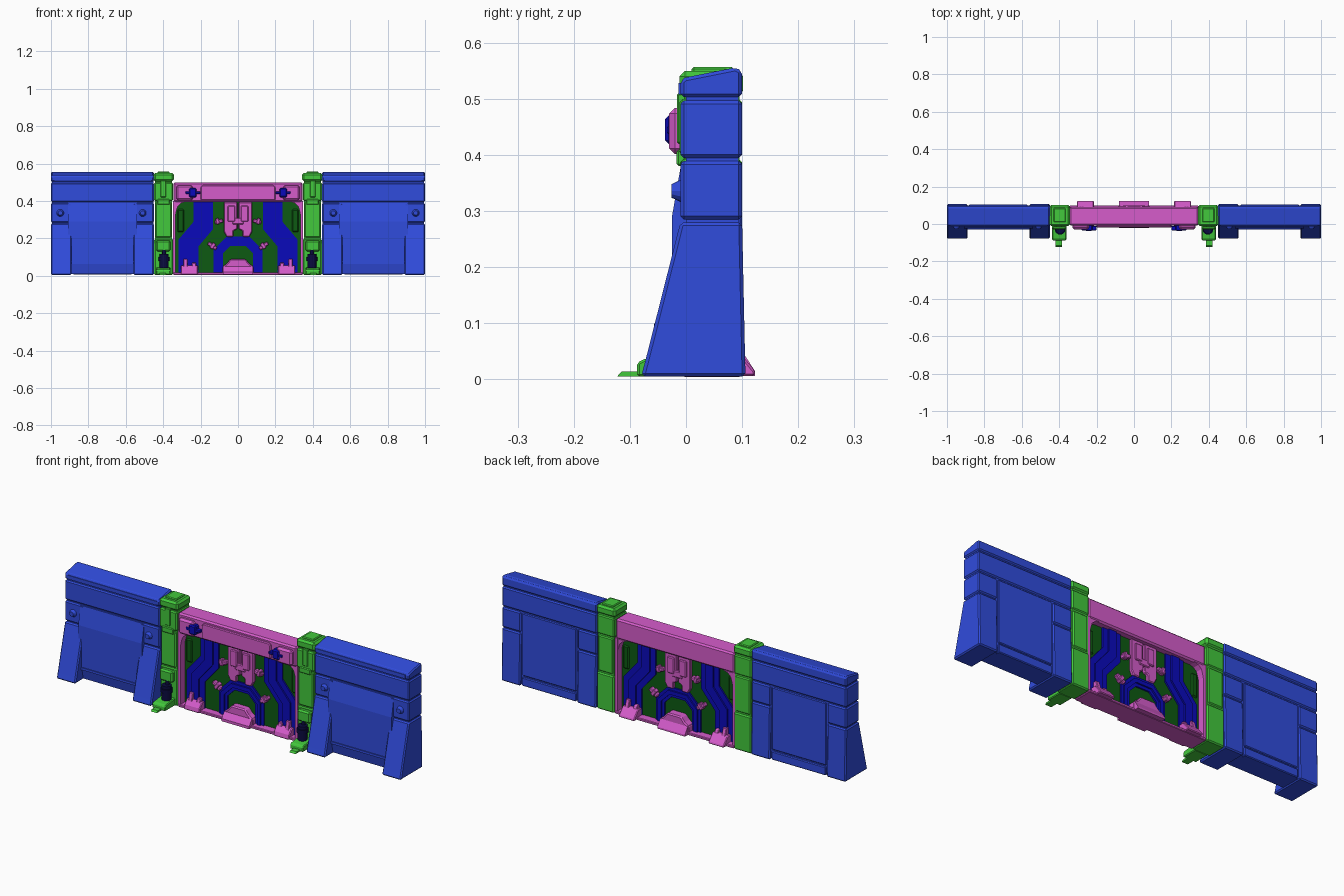
import bpy, bmesh, math
from mathutils import Vector, Matrix

if "Cube" in bpy.data.objects:
    bpy.data.objects.remove(bpy.data.objects["Cube"], do_unlink=True)


def material(name, rgb):
    m = bpy.data.materials.new(name)
    m.use_nodes = True
    m.diffuse_color = (*rgb, 1)
    m.node_tree.nodes["Principled BSDF"].inputs["Base Color"].default_value = (*rgb, 1)
    return m


BLUE = material("wall blue", (0.03, 0.072, 0.72))
PINK = material("gate pink", (0.67, 0.107, 0.6))
GREEN = material("pillar green", (0.055, 0.58, 0.045))
DARK_GREEN = material("panel dark green", (0.004, 0.1, 0.006))
ROYAL = material("pipe royal blue", (0.003, 0.003, 0.5))
NAVY = material("piston navy", (0.003, 0.003, 0.05))


def finish(name, bm, mat, mirror=True, bevel=0.0):
    """Turn a bmesh into an object, mirrored across x = 0 when asked."""
    bmesh.ops.recalc_face_normals(bm, faces=bm.faces[:])
    mesh = bpy.data.meshes.new(name)
    bm.to_mesh(mesh)
    bm.free()
    mesh.materials.append(mat)
    ob = bpy.data.objects.new(name, mesh)
    bpy.context.collection.objects.link(ob)
    if bevel:
        b = ob.modifiers.new("bevel", "BEVEL")
        b.width, b.segments, b.limit_method = bevel, 1, "ANGLE"
    if mirror:
        ob.modifiers.new("mirror", "MIRROR").use_mirror_merge = False
    return ob


def prism(name, points, a, b, axis, mat, mirror=True, bevel=0.0):
    """Extrude a yz profile along x, or an xz profile along y, from a to b."""
    bm = bmesh.new()
    place = (lambda p, t: (t, *p)) if axis == "x" else (lambda p, t: (p[0], t, p[1]))
    ends = [[bm.verts.new(place(p, t)) for p in points] for t in (a, b)]
    for ring in ends:
        bm.faces.new(ring)
    n = len(points)
    for i in range(n):
        j = (i + 1) % n
        bm.faces.new((ends[0][i], ends[0][j], ends[1][j], ends[1][i]))
    return finish(name, bm, mat, mirror, bevel)


def box(name, x, y, z, mat, mirror=True, bevel=0.0, tilt=0):
    bm = bmesh.new()
    bmesh.ops.create_cube(bm, size=1)
    size = [s[1] - s[0] for s in (x, y, z)]
    centre = [(s[0] + s[1]) / 2 for s in (x, y, z)]
    bm.transform(Matrix.Translation(centre) @ Matrix.Rotation(math.radians(tilt), 4, "Y")
                 @ Matrix.Diagonal((*size, 1)))
    return finish(name, bm, mat, mirror, bevel)


def cylinder(name, centre, radius, depth, axis, mat, segments=16, tip=None):
    bm = bmesh.new()
    bmesh.ops.create_cone(bm, cap_ends=True, segments=segments, radius1=radius,
                          radius2=radius if tip is None else tip, depth=depth)
    turn = Matrix.Rotation(math.pi / 2, 4, "X") if axis == "y" else Matrix()
    bm.transform(Matrix.Translation(centre) @ turn)
    return finish(name, bm, mat)


def ribbon(name, path, width, y, mat, mirror=True):
    """A flat band of even width that follows an xz path with mitred corners."""
    pts = [Vector(p) for p in path]
    left, right = [], []
    for i, p in enumerate(pts):
        d0 = (p - pts[i - 1]).normalized() if i else (pts[1] - p).normalized()
        d1 = (pts[i + 1] - p).normalized() if i < len(pts) - 1 else d0
        n = Vector((-(d0 + d1).y, (d0 + d1).x)).normalized()
        n *= width / 2 / n.dot(Vector((-d0.y, d0.x)))
        left.append(tuple(p + n))
        right.append(tuple(p - n))
    return prism(name, left + right[::-1], *y, "y", mat, mirror)


# Wall sections: core, beams and sloped cap
box("wall_core", (0.452, 0.994), (0.0, 0.094), (0.02, 0.53), BLUE)
prism("wall_cap", [(-0.01, 0.503), (-0.01, 0.532), (-0.002, 0.538), (0.088, 0.556),
                   (0.1, 0.55), (0.1, 0.503)], 0.45, 1.0, "x", BLUE, bevel=0.006)
box("cap_front_strip", (0.465, 0.98), (-0.013, 0.0), (0.508, 0.528), BLUE)
box("wall_beam", (0.45, 1.0), (-0.01, 0.1), (0.395, 0.497), BLUE, bevel=0.006)

# Wall panel between the buttresses, with a plate on the back
prism("wall_panel", [(-0.008, 0.388), (-0.025, 0.29), (-0.025, 0.07), (-0.012, 0.01),
                     (0.09, 0.01), (0.09, 0.388)], 0.54, 0.91, "x", BLUE)
box("panel_sill", (0.54, 0.91), (-0.03, 0.0), (0.062, 0.074), BLUE)
box("back_plate", (0.567, 0.883), (0.08, 0.1), (0.06, 0.388), BLUE, bevel=0.004)
box("back_sill", (0.567, 0.883), (0.08, 0.103), (0.008, 0.053), BLUE, bevel=0.004)

# Buttresses with bolted corner blocks
for side, x0, x1, bolt in (("inner", 0.45, 0.56, 0.51), ("outer", 0.89, 1.0, 0.95)):
    box(side + "_corner_block", (x0, x1), (-0.01, 0.1), (0.285, 0.389), BLUE, bevel=0.006)
    prism(side + "_buttress", [(-0.08, 0.005), (-0.072, 0.035), (-0.01, 0.28), (0.1, 0.28),
                               (0.106, 0.005)], x0, x1, "x", BLUE, bevel=0.006)
    cylinder(side + "_bolt", (bolt, -0.0175, 0.336), 0.02, 0.017, "y", BLUE, 12, 0.012)

# Pillars beside the gate
box("pillar_core", (0.352, 0.445), (0.0, 0.095), (0.005, 0.53), GREEN)
box("pillar_cap", (0.343, 0.452), (-0.012, 0.102), (0.505, 0.55), GREEN, bevel=0.01)
box("pillar_cap_plate", (0.365, 0.43), (0.01, 0.085), (0.54, 0.557), GREEN, bevel=0.004)
box("pillar_upper", (0.348, 0.448), (-0.012, 0.1), (0.4, 0.5), GREEN, bevel=0.006)
box("pillar_middle", (0.355, 0.442), (-0.01, 0.1), (0.205, 0.393), GREEN, bevel=0.006)
box("pillar_lower", (0.348, 0.448), (-0.005, 0.102), (0.005, 0.198), GREEN, bevel=0.006)
box("pillar_latch", (0.365, 0.432), (-0.017, 0.0), (0.38, 0.41), GREEN, bevel=0.004)
box("pillar_front_rib", (0.385, 0.415), (-0.016, 0.0), (0.42, 0.51), GREEN, bevel=0.003)
box("pillar_bracket", (0.362, 0.438), (-0.03, 0.0), (0.13, 0.19), GREEN, bevel=0.008)

# Pillar feet and pistons
prism("pillar_foot", [(-0.087, 0.005), (-0.087, 0.03), (-0.075, 0.036), (0.0, 0.045),
                      (0.0, 0.005)], 0.362, 0.438, "x", GREEN, bevel=0.004)
prism("foot_toe", [(-0.123, 0.005), (-0.115, 0.014), (-0.07, 0.014), (-0.07, 0.005)],
      0.385, 0.42, "x", GREEN)
cylinder("piston", (0.395, -0.028, 0.078), 0.024, 0.075, "z", NAVY)
cylinder("piston_collar", (0.395, -0.028, 0.09), 0.029, 0.02, "z", NAVY)
cylinder("piston_rod", (0.395, -0.02, 0.125), 0.01, 0.03, "z", NAVY)

# Gate frame
box("gate_top_beam", (-0.345, 0.345), (-0.008, 0.092), (0.395, 0.5), PINK, False, 0.008)
box("gate_bottom_sill", (-0.345, 0.345), (-0.005, 0.098), (0.004, 0.018), PINK, False, 0.003)
box("gate_post", (0.333, 0.348), (-0.002, 0.092), (0.01, 0.4), PINK)
prism("gate_corner", [(0.335, 0.396), (0.28, 0.396), (0.305, 0.388), (0.322, 0.372),
                      (0.33, 0.345), (0.335, 0.32)], 0.0, 0.09, "y", PINK)
prism("beam_front_plate", [(-0.2, 0.405), (-0.2, 0.475), (-0.19, 0.485), (0.19, 0.485),
                           (0.2, 0.475), (0.2, 0.405)], -0.018, 0.0, "y", PINK, False, 0.004)
box("beam_pod", (0.24, 0.33), (-0.03, 0.0), (0.402, 0.484), PINK, bevel=0.01)
box("beam_hook", (0.222, 0.262), (-0.037, 0.0), (0.42, 0.47), ROYAL, bevel=0.006)
box("hook_pin", (0.2, 0.28), (-0.034, -0.01), (0.437, 0.452), ROYAL, bevel=0.003)

# Window panel with layered pipe bands, the same on both faces
box("window_panel", (-0.335, 0.335), (0.036, 0.056), (0.016, 0.396), DARK_GREEN, False)
side_path = [(0.185, 0.394), (0.185, 0.27), (0.265, 0.175), (0.265, 0.018)]
arch_path = [(-0.105, 0.018), (-0.105, 0.13), (-0.05, 0.185),
             (0.05, 0.185), (0.105, 0.13), (0.105, 0.018)]
ribbon("side_band", side_path, 0.105, (0.028, 0.064), ROYAL)
ribbon("side_band_ridge", side_path, 0.045, (0.02, 0.072), ROYAL)
ribbon("arch_band", arch_path, 0.05, (0.028, 0.064), ROYAL, False)
ribbon("arch_band_ridge", arch_path, 0.02, (0.02, 0.072), ROYAL, False)
box("side_pane", (0.285, 0.328), (0.03, 0.062), (0.23, 0.36), DARK_GREEN, bevel=0.01)

# Lock in the middle of the window
prism("lock_half", [(0.004, 0.394), (0.075, 0.394), (0.075, 0.235), (0.06, 0.208),
                    (0.025, 0.208), (0.025, 0.24), (0.004, 0.25)],
      0.02, 0.072, "y", PINK, bevel=0.004)
box("lock_plate", (0.015, 0.055), (0.012, 0.08), (0.29, 0.375), PINK, bevel=0.004)
box("lock_bar", (-0.03, 0.03), (0.015, 0.077), (0.275, 0.31), PINK, False, 0.004)
box("upper_clip", (0.08, 0.125), (0.015, 0.077), (0.28, 0.3), PINK, bevel=0.004, tilt=15)
box("upper_clip_head", (0.1, 0.118), (0.012, 0.08), (0.275, 0.308), PINK, bevel=0.003, tilt=15)
box("lower_clip", (0.11, 0.165), (0.015, 0.077), (0.15, 0.17), PINK, bevel=0.004, tilt=-35)
box("lower_clip_head", (0.125, 0.145), (0.012, 0.08), (0.143, 0.177), PINK, bevel=0.003, tilt=-35)

# Central anchor at the foot of the gate
prism("anchor_block", [(-0.082, 0.006), (-0.082, 0.05), (-0.06, 0.065), (-0.04, 0.09),
                       (0.04, 0.09), (0.06, 0.065), (0.082, 0.05), (0.082, 0.006)],
      0.0, 0.1, "y", PINK, False, 0.006)
prism("anchor_wedge", [(-0.022, 0.006), (-0.022, 0.02), (0.0, 0.05), (0.1, 0.05),
                       (0.123, 0.015), (0.123, 0.006)], -0.08, 0.08, "x", PINK, False)

# Pronged side anchors
prism("side_anchor", [(-0.015, 0.006), (-0.01, 0.03), (0.01, 0.055), (0.09, 0.055),
                      (0.123, 0.015), (0.123, 0.006)], 0.215, 0.305, "x", PINK, bevel=0.004)
for n, x in enumerate((0.225, 0.27)):
    prism("anchor_prong_%d" % (n + 1), [(0.0, 0.03), (0.012, 0.07 + 0.02 * n),
          (0.08, 0.07 + 0.02 * n), (0.1, 0.03)], x, x + 0.022, "x", PINK, bevel=0.003)
